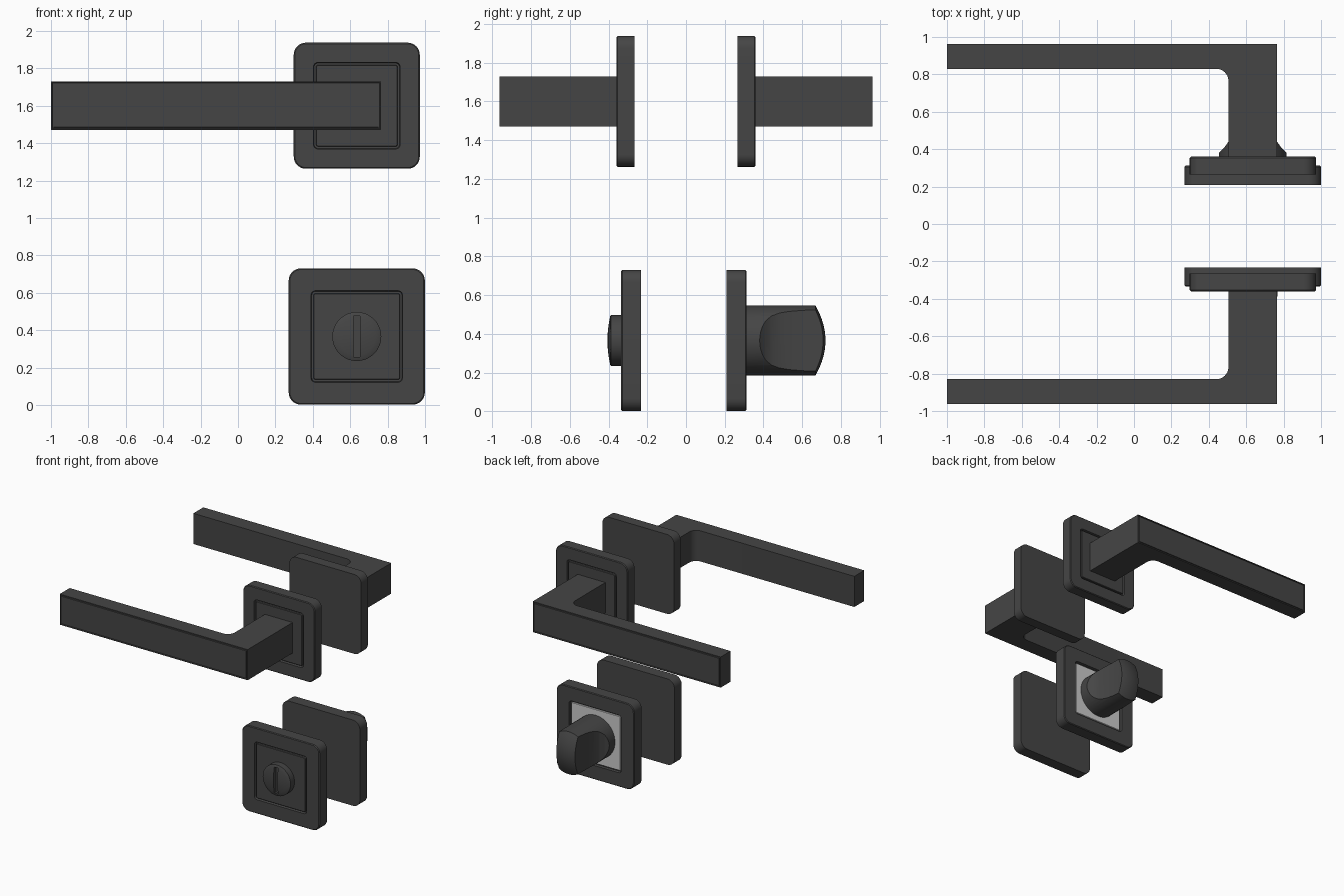
import bpy, bmesh
from math import sin, cos, pi, radians

if "Cube" in bpy.data.objects:
    bpy.data.objects.remove(bpy.data.objects["Cube"])

CX, ZU, ZL = 0.635, 1.60, 0.366      # rosette centres

dark = bpy.data.materials.new("dark_metal")
dark.diffuse_color = (0.06, 0.06, 0.06, 1)
dark.use_nodes = True
dark.node_tree.nodes["Principled BSDF"].inputs["Base Color"].default_value = dark.diffuse_color


def finish(name, bm, mat=dark, smooth=True):
    bmesh.ops.recalc_face_normals(bm, faces=bm.faces)
    me = bpy.data.meshes.new(name)
    bm.to_mesh(me)
    bm.free()
    ob = bpy.data.objects.new(name, me)
    bpy.context.collection.objects.link(ob)
    if mat:
        me.materials.append(mat)
    if smooth:
        shade(ob)
    return ob


def shade(ob):
    bpy.ops.object.select_all(action='DESELECT')
    ob.select_set(True)
    bpy.context.view_layer.objects.active = ob
    bpy.ops.object.shade_smooth_by_angle(angle=radians(30))


def loft(bm, rings):
    """Skin closed rings of equal length and cap both ends."""
    vs = [[bm.verts.new(p) for p in r] for r in rings]
    n = len(vs[0])
    for a, b in zip(vs, vs[1:]):
        for i in range(n):
            bm.faces.new((a[i], a[(i + 1) % n], b[(i + 1) % n], b[i]))
    bm.faces.new(vs[0])
    bm.faces.new(vs[-1])


def rounded(cz, y, h, r, seg=8):
    """Rounded square ring in the xz plane."""
    pts = []
    for q, (sx, sz) in enumerate(((1, 1), (-1, 1), (-1, -1), (1, -1))):
        for i in range(seg + 1):
            a = (q + i / seg) * pi / 2
            pts.append((CX + sx * (h - r) + r * cos(a), y, cz + sz * (h - r) + r * sin(a)))
    return pts


def circle(cz, y, r, n=48):
    return [(CX + r * cos(2 * pi * i / n), y, cz + r * sin(2 * pi * i / n)) for i in range(n)]


def rosette(name, cz, y_in, y_out, half, inner, panel_mat=dark, sunk=0.0):
    """Rounded plate with a square recess holding a centre panel."""
    s = 1 if y_out > 0 else -1
    floor = y_out - s * 0.02
    bm = bmesh.new()
    loft(bm, [rounded(cz, y_in, half, 0.065),
              rounded(cz, y_out - s * 0.006, half, 0.065),
              rounded(cz, y_out, half - 0.006, 0.06),
              rounded(cz, y_out, inner, 0.025),
              rounded(cz, floor, inner - 0.004, 0.021)])
    finish(name + "_plate", bm)
    bm = bmesh.new()
    p = inner - 0.014
    top = y_out - s * sunk
    loft(bm, [rounded(cz, floor - s * 0.002, p, 0.012),
              rounded(cz, top - s * 0.003, p, 0.012),
              rounded(cz, top, p - 0.003, 0.009)])
    finish(name + "_panel", bm, panel_mat)


def lever(name, s):
    """L-shaped lever with a fine groove framing its outer face."""
    yo, yi, yb, r = 0.963, 0.83, 0.345, 0.065
    xn = 0.505
    prof = [(-1, yo), (-1, yi)]
    prof += [(xn - r + r * sin(a), yi - r + r * cos(a))
             for a in (i * pi / 16 for i in range(9))]
    prof += [(xn, yb), (0.765, yb), (0.765, yo)]
    bm = bmesh.new()
    loft(bm, [[(x, s * y, z) for x, y in prof] for z in (1.47, 1.73)])
    bmesh.ops.recalc_face_normals(bm, faces=bm.faces)
    bm.normal_update()
    face = [f for f in bm.faces if f.normal.y * s > 0.9 and abs(f.calc_center_median().y) > 0.95]
    for t, d in ((0.009, 0), (0.002, -0.008), (0.008, 0), (0.002, 0.008)):
        bmesh.ops.inset_region(bm, faces=face, thickness=t, depth=d)
    finish(name, bm)


def boolean(ob, cutter, op):
    m = ob.modifiers.new("cut", 'BOOLEAN')
    m.operation, m.object, m.solver = op, cutter, 'EXACT'
    bpy.ops.object.select_all(action='DESELECT')
    bpy.context.view_layer.objects.active = ob
    ob.select_set(True)
    bpy.ops.object.modifier_apply(modifier=m.name)
    bpy.data.objects.remove(cutter)
    shade(ob)


# lever sets on both sides of the door
for side, s in (("front", -1), ("back", 1)):
    rosette(side + "_lever", ZU, s * 0.265, s * 0.36, 0.337, 0.232)
    lever(side + "_lever_handle", s)

# lock rosettes
rosette("front_lock", ZL, -0.232, -0.335, 0.364, 0.245)
rosette("back_lock", ZL, 0.208, 0.312, 0.364, 0.245, None, 0.008)

# slotted emergency-release button
bm = bmesh.new()
dome = [circle(ZL, -0.39 - 0.016 * (1 - (r / 0.13) ** 2), r) for r in (0.125, 0.10, 0.07, 0.04, 0.015)]
loft(bm, [circle(ZL, -0.325, 0.131), circle(ZL, -0.388, 0.131)] + dome)
button = finish("release_button", bm)
bm = bmesh.new()
loft(bm, [[(CX + x, y, ZL + z) for x, z in ((-.018, -.11), (.018, -.11), (.018, .11), (-.018, .11))]
          for y in (-0.372, -0.45)])
boolean(button, finish("slot_cutter", bm, dark, False), 'DIFFERENCE')

# thumb turn: domed cylinder pinched into a blade by concave sides
bm = bmesh.new()
R = 0.181
dome = [circle(ZL, 0.668 + 0.052 * (1 - (r / R) ** 2), r) for r in (R, .16, .135, .11, .08, .05, .02)]
loft(bm, [circle(ZL, 0.295, R)] + dome)
turn = finish("thumb_turn", bm)
half = [(0.25, 0.25), (0.25, 0.345), (0.181, 0.38), (0.153, 0.408), (0.13, 0.44), (0.113, 0.48),
        (0.101, 0.53), (0.093, 0.59), (0.088, 0.66), (0.086, 0.80)]
prof = half + [(-x, y) for x, y in reversed(half)]
bm = bmesh.new()
loft(bm, [[(CX + x, y, ZL + z) for x, y in prof] for z in (-0.3, 0.3)])
boolean(turn, finish("blade_cutter", bm, dark, False), 'INTERSECT')
